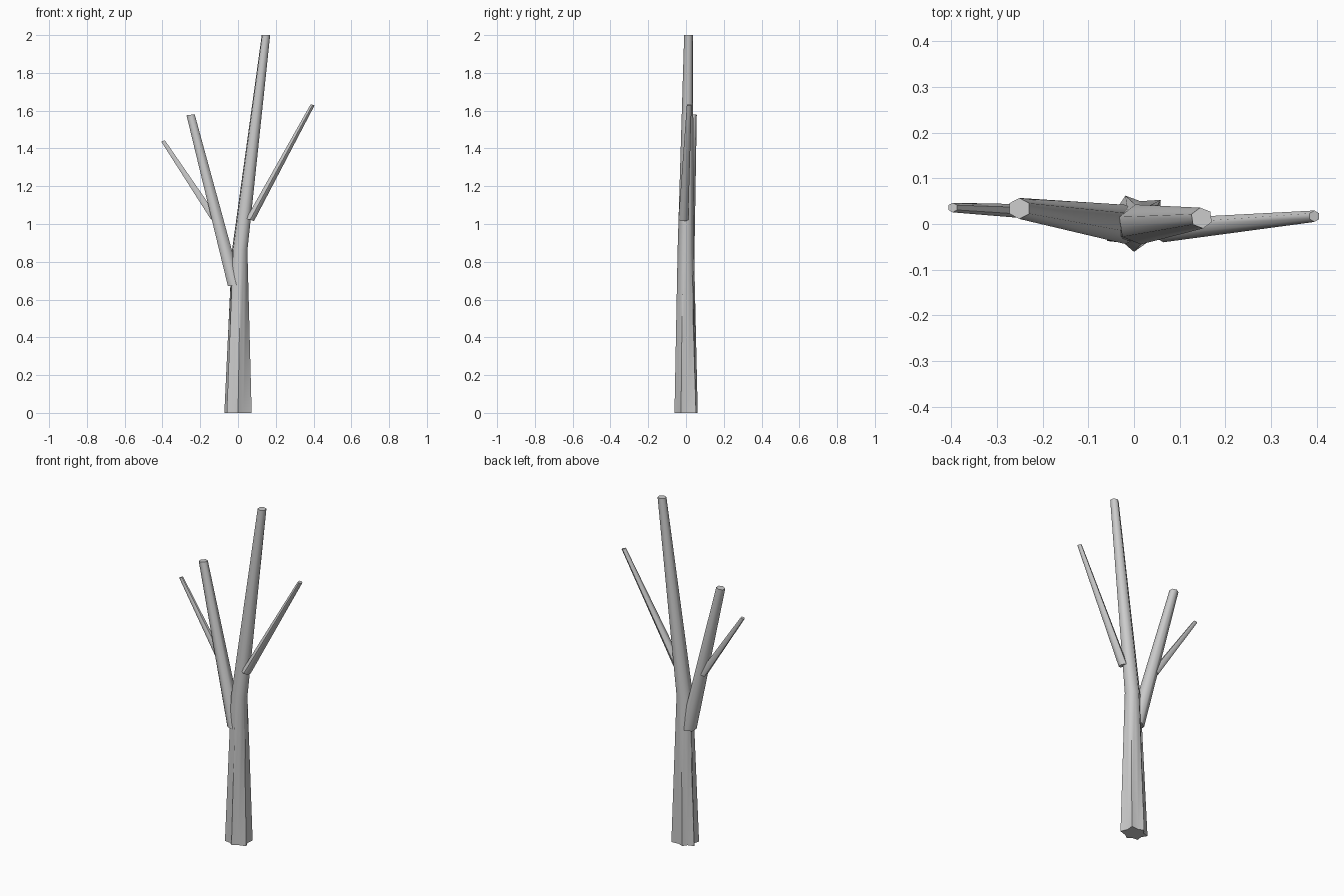
import bpy, bmesh
from math import cos, sin, radians

if "Cube" in bpy.data.objects:
    bpy.data.objects.remove(bpy.data.objects["Cube"])

LOBES = [(42, .079), (107, .065), (160, .077), (212, .070), (270, .061), (340, .077)]


def root_ring():
    # lobed trunk foot: six ridges with shallow grooves between them
    pts = []
    for i, (a, r) in enumerate(LOBES):
        a2, r2 = LOBES[(i + 1) % 6]
        a2 += 360 if a2 < a else 0
        pts.append((r * cos(radians(a)), r * sin(radians(a)), 0))
        m, rm = radians((a + a2) / 2), (r + r2) / 2 * .72
        pts.append((rm * cos(m), rm * sin(m), 0))
    return pts


def hex_ring(c, rx, ry, start=30, split=False, tilt=0):
    # six-sided section; split adds edge midpoints to match the lobed foot
    p = [(c[0] + rx * cos(radians(start + 60 * i)),
          c[1] + ry * sin(radians(start + 60 * i)),
          c[2] + tilt * rx * cos(radians(start + 60 * i))) for i in range(6)]
    if not split:
        return p
    out = []
    for i in range(6):
        q = p[(i + 1) % 6]
        out += [p[i], tuple((u + v) / 2 for u, v in zip(p[i], q))]
    return out


def loft(name, rings):
    bm = bmesh.new()
    loops = [[bm.verts.new(p) for p in r] for r in rings]
    for a, b in zip(loops, loops[1:]):
        n = len(a)
        for i in range(n):
            j = (i + 1) % n
            bm.faces.new((a[i], a[j], b[j], b[i]))
    bm.faces.new(loops[0][::-1])
    bm.faces.new(loops[-1])
    me = bpy.data.meshes.new(name)
    bm.to_mesh(me)
    bm.free()
    ob = bpy.data.objects.new(name, me)
    bpy.context.collection.objects.link(ob)
    bpy.context.view_layer.objects.active = ob
    ob.select_set(True)
    bpy.ops.object.shade_smooth_by_angle(angle=radians(62))
    ob.select_set(False)


# trunk, bending into the tall leader
loft("trunk", [root_ring(),
               hex_ring((.009, -.001, .86), .044, .044, 38, True),
               hex_ring((.148, .013, 2.0), .024, .023, 38, True)])

# branches: base centre, base radii, tip centre, tip radii, tip/base tilt
BRANCHES = {
    "left_branch": ((-.018, -.001, .675), (.041, .043), (-.251, .034, 1.578), (.025, .023), .12),
    "left_twig": ((-.125, .022, 1.03), (.021, .019), (-.397, .036, 1.44), (.011, .0105), .35),
    "right_branch": ((.064, -.014, 1.022), (.024, .026), (.395, .017, 1.631), (.012, .0125), -.3),
}
for name, (b, rb, t, rt, k) in BRANCHES.items():
    loft(name, [hex_ring(b, *rb, 30, tilt=k), hex_ring(t, *rt, 30, tilt=k)])
